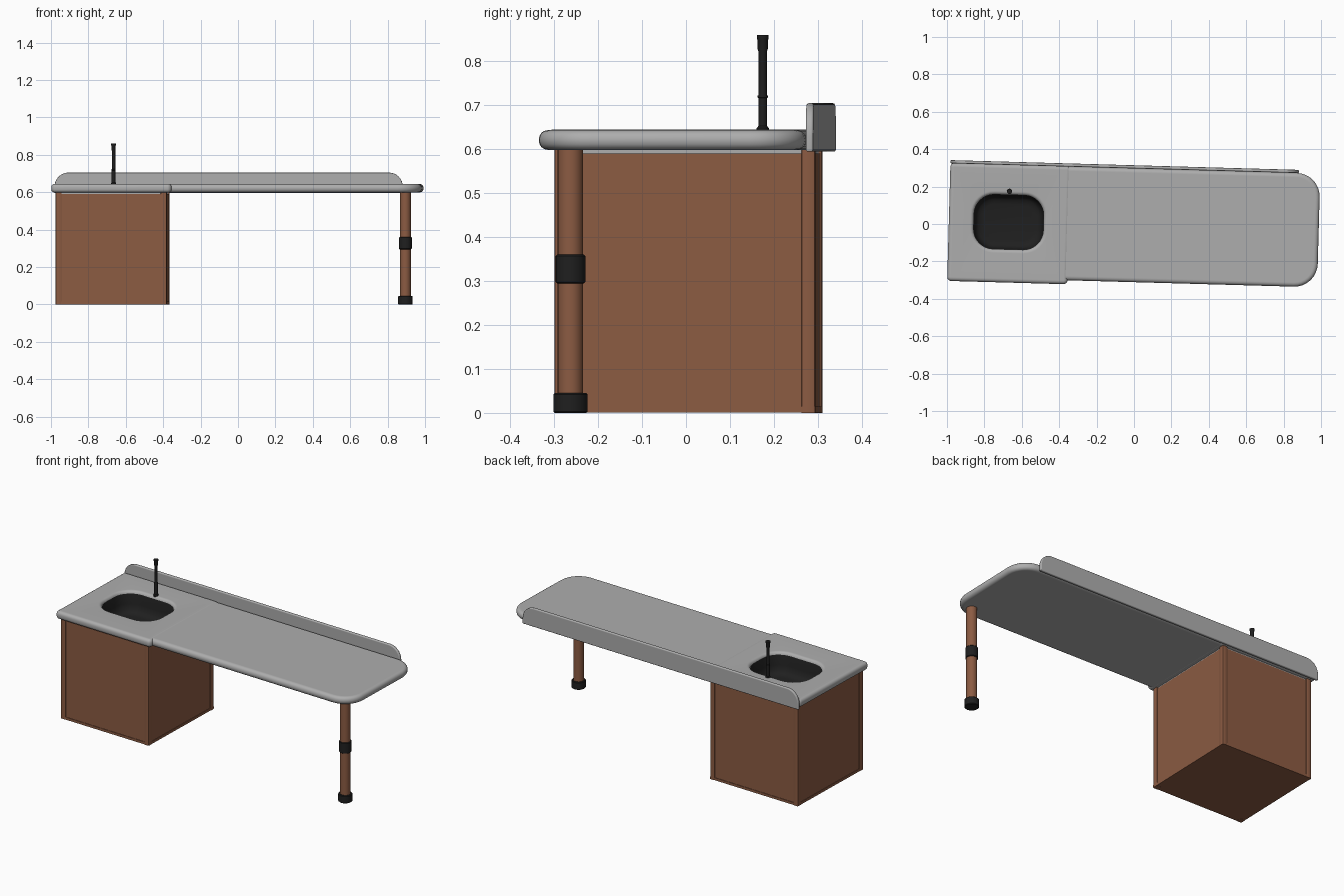
import bpy, bmesh
from math import sin, cos, pi, radians
from mathutils import Matrix, Vector

if "Cube" in bpy.data.objects:
    bpy.data.objects.remove(bpy.data.objects["Cube"], do_unlink=True)


def material(name, rgb):
    m = bpy.data.materials.new(name)
    m.use_nodes = True
    m.diffuse_color = (*rgb, 1)
    bsdf = next(n for n in m.node_tree.nodes if n.type == 'BSDF_PRINCIPLED')
    bsdf.inputs["Base Color"].default_value = (*rgb, 1)
    bsdf.inputs["Roughness"].default_value = 0.6
    return m


GREY = material("countertop_grey", (0.42, 0.42, 0.42))
BROWN = material("cabinet_brown", (0.26, 0.105, 0.055))
BLACK = material("matte_black", (0.014, 0.014, 0.014))

# The whole unit stands slightly turned on the floor
TURN = Matrix.Rotation(radians(-1.6), 4, 'Z')


def finish(name, bm, mats, smooth=True):
    me = bpy.data.meshes.new(name)
    bm.to_mesh(me)
    bm.free()
    for m in mats:
        me.materials.append(m)
    ob = bpy.data.objects.new(name, me)
    bpy.context.collection.objects.link(ob)
    ob.matrix_world = TURN
    if smooth:
        bpy.ops.object.select_all(action='DESELECT')
        ob.select_set(True)
        bpy.context.view_layer.objects.active = ob
        bpy.ops.object.shade_smooth_by_angle(angle=radians(35))
    return ob


def outline(box, radii, inset=0.0, steps=8):
    """Rounded rectangle, counterclockwise from the low corner."""
    x0, x1, y0, y1 = box
    corners = [(x0, y0, 1, 1), (x1, y0, -1, 1), (x1, y1, -1, -1), (x0, y1, 1, -1)]
    pts = []
    for k, (x, y, sx, sy) in enumerate(corners):
        r = max(radii[k] - inset, 0.001)
        cx, cy = x + sx * (inset + r), y + sy * (inset + r)
        for i in range(steps + 1):
            a = pi + (k + i / steps) * pi / 2
            pts.append((cx + r * cos(a), cy + r * sin(a)))
    return pts


def rounded_edge(box, radii, z0, z1, r, steps=4):
    """Stack of loops for a slab whose rim is rounded below and above."""
    quarter = [i / steps * pi / 2 for i in range(steps + 1)]
    low = [(r * (1 - sin(a)), z0 + r * (1 - cos(a))) for a in quarter]
    high = [(r * (1 - cos(a)), z1 - r * (1 - sin(a))) for a in quarter]
    profile = [(r * 1.2, z0)] + low + high + [(r * 1.2, z1)]
    return [(outline(box, radii, d), z) for d, z in profile]


def loft(loops, cap_start=True, cap_end=True, dark_from=None):
    bm = bmesh.new()
    rings = [[bm.verts.new((x, y, z)) for x, y in pts] for pts, z in loops]
    n = len(rings[0])
    for k, (a, b) in enumerate(zip(rings, rings[1:])):
        for i in range(n):
            j = (i + 1) % n
            f = bm.faces.new((a[i], a[j], b[j], b[i]))
            f.material_index = int(dark_from is not None and k >= dark_from)
    if cap_start:
        bm.faces.new(rings[0][::-1])
    if cap_end:
        f = bm.faces.new(rings[-1])
        f.material_index = int(dark_from is not None)
    return bm


def block(name, x0, x1, y0, y1, z0, z1, mat, bevel=0.0):
    bm = bmesh.new()
    bmesh.ops.create_cube(bm, size=1)
    bmesh.ops.scale(bm, vec=(x1 - x0, y1 - y0, z1 - z0), verts=bm.verts)
    bmesh.ops.translate(bm, vec=((x0 + x1) / 2, (y0 + y1) / 2, (z0 + z1) / 2), verts=bm.verts)
    if bevel:
        upright = [e for e in bm.edges if abs(e.verts[0].co.z - e.verts[1].co.z) > 0.01]
        bmesh.ops.bevel(bm, geom=upright, offset=bevel, segments=2, affect='EDGES', profile=0.5)
    return finish(name, bm, [mat], bool(bevel))


def turned(name, centre, profile, mat, sides=20):
    """Upright turned part from (radius, height) pairs."""
    cx, cy = centre
    loops = []
    for r, z in profile:
        ring = [(cx + r * cos(2 * pi * i / sides), cy + r * sin(2 * pi * i / sides))
                for i in range(sides)]
        loops.append((ring, z))
    return finish(name, loft(loops), [mat])


# Sink counter: slab with a rolled rim that runs down into a dark bowl
sink_box = (-0.99, -0.347, -0.332, 0.299)
bowl_box = (-0.865, -0.475, -0.163, 0.145)
bowl_r = [0.115] * 4
loops = [(outline(bowl_box, bowl_r, 0.008), 0.598)]
loops += rounded_edge(sink_box, [0.022] * 4, 0.598, 0.645, 0.018)
loops += [(outline(bowl_box, bowl_r, d), z) for d, z in
          [(-0.012, 0.645), (-0.006, 0.6445), (0, 0.642), (0.005, 0.637), (0.008, 0.63)]]
rim = len(loops) - 1
loops += [(outline(bowl_box, bowl_r, d), z) for d, z in
          [(0.012, 0.57), (0.02, 0.54), (0.035, 0.525), (0.06, 0.52)]]
finish("sink_counter", loft(loops, cap_start=False, dark_from=rim), [GREY, BLACK])

# Long worktop with big round corners at the free end
top_box = (-0.40, 0.988, -0.311, 0.297)
finish("worktop", loft(rounded_edge(top_box, [0.01, 0.125, 0.125, 0.01], 0.599, 0.6435, 0.02)), [GREY])

# Backsplash: outline drawn upright, rounded at the upper ends
splash = loft(rounded_edge((-0.99, 0.873, 0.595, 0.705), [0.003, 0.003, 0.075, 0.075],
                           -0.314, -0.297, 0.005))
bmesh.ops.rotate(splash, cent=Vector(), matrix=Matrix.Rotation(pi / 2, 3, 'X'), verts=splash.verts)
finish("backsplash", splash, [GREY])

# Cabinet: corner posts, base and thin recessed panels
X0, X1, Y0, Y1 = -0.967, -0.373, -0.310, 0.284
POST, GAP, THICK, TOP = 0.032, 0.004, 0.012, 0.59
for side, x in (("right", X0), ("left", X1 - POST)):
    for end, y in (("front", Y0), ("back", Y1 - POST)):
        block(f"{side}_{end}_post", x, x + POST, y, y + POST, 0, 0.6, BROWN, 0.005)
block("cabinet_base", X0 + 0.001, X1 - 0.001, Y0 + 0.001, Y1 - 0.001, 0.0005, 0.015, BROWN)
for name, x in (("right_panel", X0 + GAP), ("left_panel", X1 - GAP - THICK)):
    block(name, x, x + THICK, Y0 + 0.02, Y1 - 0.02, 0.01, TOP, BROWN)
for name, y in (("front_panel", Y0 + GAP), ("back_panel", Y1 - GAP - THICK)):
    block(name, X0 + 0.02, X1 - 0.02, y, y + THICK, 0.01, TOP, BROWN)

# Grey skirt filling the gap between panels and counter
skirt_box = (X0, X1, Y0, Y1)
finish("counter_skirt", loft([(outline(skirt_box, [0.03] * 4, 0.008), z) for z in (0.58, 0.6)],
                             False, False), [GREY])

# Leg with its collar and foot
LEG = (0.902, -0.238)
turned("leg", LEG, [(0.029, 0.02), (0.029, 0.605)], BROWN)


def band(name, r, z0, z1):
    c = 0.003
    turned(name, LEG, [(r - c, z0), (r, z0 + c), (r, z1 - c), (r - c, z1)], BLACK)


band("leg_collar", 0.034, 0.295, 0.36)
band("leg_foot", 0.039, 0.0, 0.045)

# Upright tap with base flange, joint ring and flared head
turned("tap", (-0.67, 0.156),
       [(0.014, 0.64), (0.014, 0.648), (0.010, 0.653), (0.010, 0.717), (0.0115, 0.718),
        (0.0115, 0.722), (0.0095, 0.723), (0.0095, 0.822), (0.0115, 0.828),
        (0.0115, 0.848), (0.0135, 0.852), (0.0135, 0.86)], BLACK, 16)
